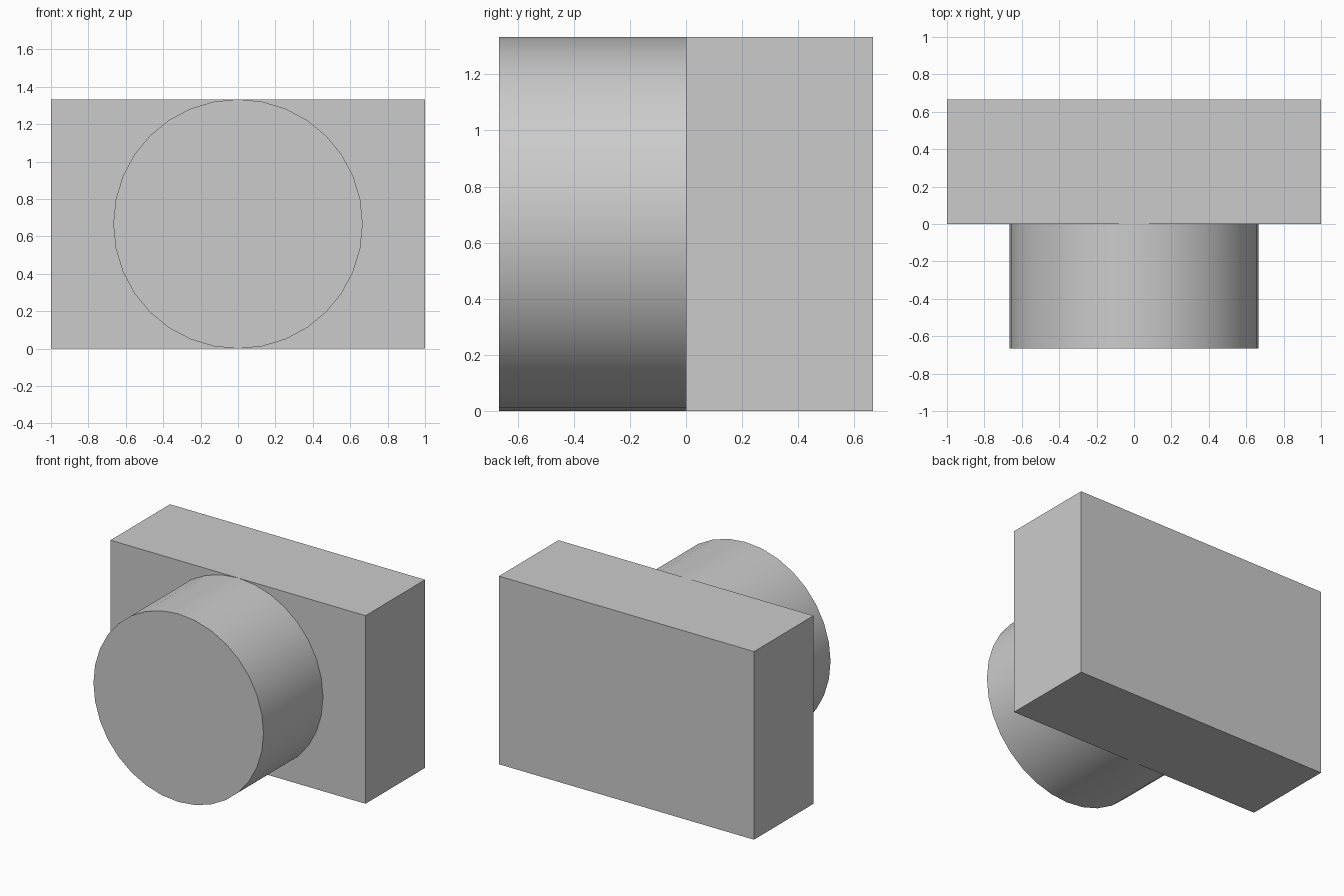
import bpy
import math

# Remove the default object
cube = bpy.data.objects.get("Cube")
if cube:
    bpy.data.objects.remove(cube, do_unlink=True)

WIDTH, HEIGHT, DEPTH = 2.0, 4 / 3, 2 / 3

# Single light grey colour
grey = bpy.data.materials.new("light grey")
grey.use_nodes = True
grey.diffuse_color = (0.6, 0.6, 0.6, 1)
grey.node_tree.nodes["Principled BSDF"].inputs["Base Color"].default_value = (0.6, 0.6, 0.6, 1)


def finish(name):
    """Name the active object, apply its transform and colour it."""
    obj = bpy.context.object
    obj.name = name
    bpy.ops.object.transform_apply(location=False, rotation=True, scale=True)
    obj.data.materials.append(grey)
    return obj


# Rear block
bpy.ops.mesh.primitive_cube_add(size=1, location=(0, DEPTH / 2, HEIGHT / 2))
bpy.context.object.scale = (WIDTH, DEPTH, HEIGHT)
finish("rear_block")

# Round barrel projecting from the front of the block
bpy.ops.mesh.primitive_cylinder_add(
    vertices=32, radius=HEIGHT / 2, depth=DEPTH,
    location=(0, -DEPTH / 2, HEIGHT / 2), rotation=(math.pi / 2, 0, 0))
finish("front_barrel")
bpy.ops.object.shade_smooth_by_angle(angle=math.radians(30))
